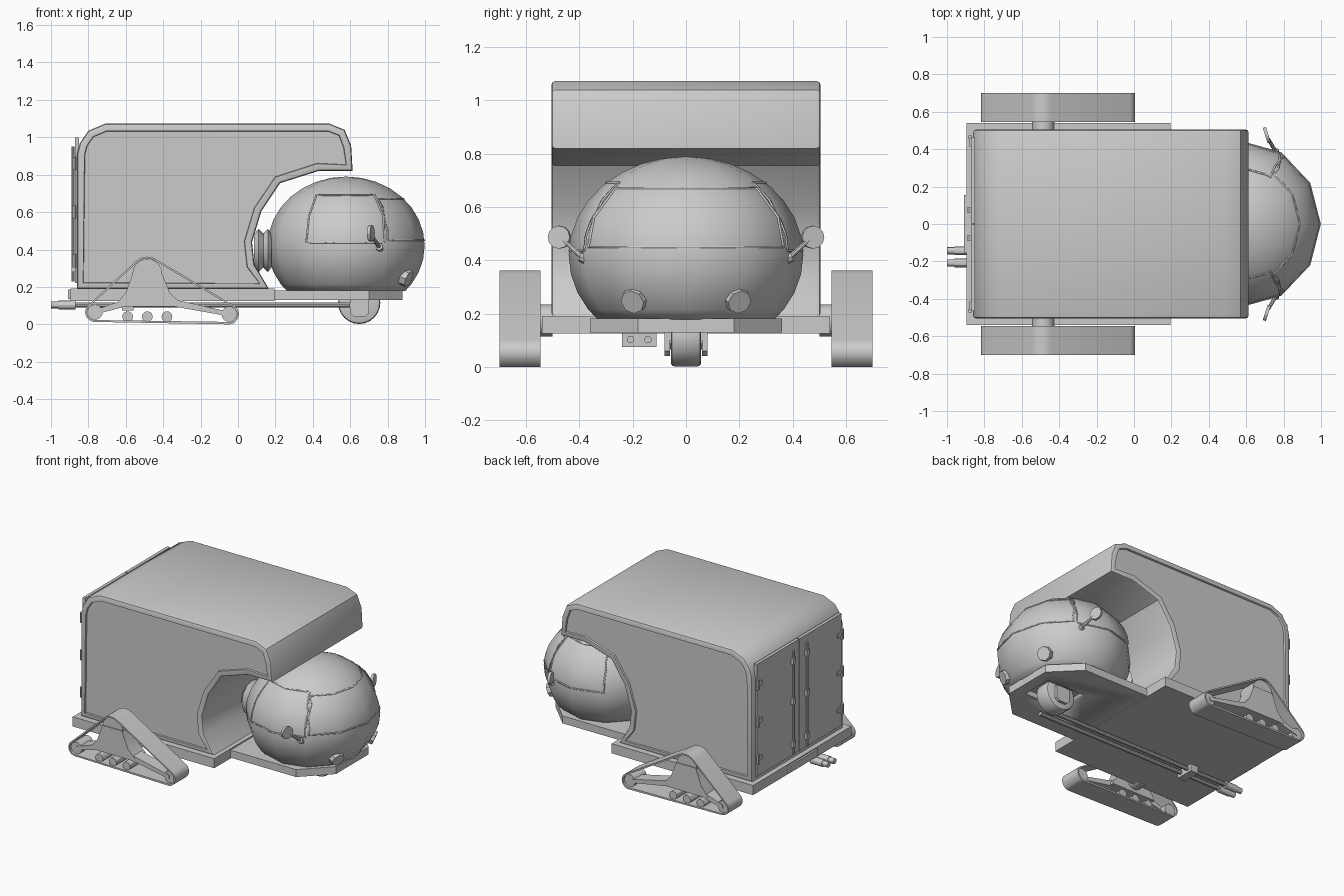
import bpy, bmesh, math
from mathutils import Vector, Matrix
from mathutils.geometry import convex_hull_2d
from mathutils.bvhtree import BVHTree

if "Cube" in bpy.data.objects:
    bpy.data.objects.remove(bpy.data.objects["Cube"])


def finish(name, bm, angle=30):
    bmesh.ops.recalc_face_normals(bm, faces=bm.faces)
    me = bpy.data.meshes.new(name)
    for f in bm.faces:
        f.smooth = True
    bm.to_mesh(me)
    bm.free()
    me.set_sharp_from_angle(angle=math.radians(angle))
    ob = bpy.data.objects.new(name, me)
    bpy.context.collection.objects.link(ob)
    return ob


def prism_bm(pts, axis, a, b):
    """Closed profile extruded along y (points are x,z) or z (points are x,y)."""
    bm = bmesh.new()
    put = (lambda p, d: (p[0], d, p[1])) if axis == 'y' else (lambda p, d: (p[0], p[1], d))
    lo = [bm.verts.new(put(p, a)) for p in pts]
    hi = [bm.verts.new(put(p, b)) for p in pts]
    n = len(pts)
    bm.faces.new(lo)
    bm.faces.new(hi[::-1])
    for i in range(n):
        bm.faces.new((lo[i], lo[(i + 1) % n], hi[(i + 1) % n], hi[i]))
    bmesh.ops.recalc_face_normals(bm, faces=bm.faces)
    return bm


def prism(name, pts, axis, a, b):
    return finish(name, prism_bm(pts, axis, a, b))


def box(name, x0, x1, y0, y1, z0, z1):
    return prism(name, [(x0, y0), (x1, y0), (x1, y1), (x0, y1)], 'z', z0, z1)


def cyl(name, p, q, r, r2=None, n=16, bevel=0):
    p, q = Vector(p), Vector(q)
    d = q - p
    m = Matrix.Translation((p + q) / 2) @ d.to_track_quat('Z', 'Y').to_matrix().to_4x4()
    bm = bmesh.new()
    bmesh.ops.create_cone(bm, cap_ends=True, segments=n, radius1=r,
                          radius2=r if r2 is None else r2, depth=d.length, matrix=m)
    if bevel:
        caps = {e for f in bm.faces if len(f.verts) > 4 for e in f.edges}
        bmesh.ops.bevel(bm, geom=list(caps), offset=bevel, segments=2, affect='EDGES', profile=0.5)
    return finish(name, bm)


# Cargo box: side profile with cab arch, rounded rims, recessed side panels
body = [(-.86, .19), (-.86, .91), (-.845, .97), (-.80, 1.035), (-.71, 1.073), (.49, 1.073),
        (.57, 1.04), (.605, .955), (.613, .82), (.43, .82), (.225, .755), (.125, .605),
        (.075, .44), (.088, .32), (.165, .19)]
bm = prism_bm(body, 'y', -.505, .505)
rim = [e for e in bm.edges if abs(e.verts[0].co.y - e.verts[1].co.y) < .01]
bmesh.ops.bevel(bm, geom=rim, offset=.015, segments=2, affect='EDGES', profile=0.5)
sides = [f for f in bm.faces if len(f.verts) > 8]
bmesh.ops.inset_individual(bm, faces=sides, thickness=.024, depth=0)
bmesh.ops.inset_individual(bm, faces=sides, thickness=.003, depth=-.012)
finish("cargo_box", bm)

# Rear doors with lock rods, brackets and hinges
for s in (-1, 1):
    box("rear_door", -.872, -.85, min(s * .004, s * .465), max(s * .004, s * .465), .22, 1.0)
    y = s * .075
    cyl("lock_rod", (-.882, y, .23), (-.882, y, .95), .008, n=8)
    for z in (.3, .6, .88):
        box("rod_bracket", -.89, -.868, y - .016, y + .016, z - .02, z + .02)
    for z in (.34, .6, .86):
        cyl("door_hinge", (-.877, s * .465, z - .035), (-.877, s * .465, z + .035), .012, n=8)
        box("hinge_leaf", -.88, -.868, s * .44 - .025, s * .44 + .025, z - .015, z + .015)

# Chassis
box("rear_chassis", -.895, .195, -.54, .54, .125, .192)
box("rear_step", -.908, -.89, -.155, .155, .135, .185)
nose = prism("front_chassis", [(.19, -.36), (.70, -.36), (.88, -.18), (.88, .18), (.70, .36), (.19, .36)],
             'z', .13, .182)
well = box("wheel_well_cutter", .5, .8, -.11, .11, .1, .165)
well.hide_render = True
well.hide_set(True)
mod = nose.modifiers.new("well", 'BOOLEAN')
mod.object, mod.operation, mod.solver = well, 'DIFFERENCE', 'EXACT'

# Rounded cab: squashed sphere cut flat at the chassis
C = Vector((.578, 0, .42))
bm = bmesh.new()
bmesh.ops.create_uvsphere(bm, u_segments=12, v_segments=16, radius=1)
bmesh.ops.transform(bm, verts=bm.verts,
                    matrix=Matrix.Translation(C) @ Matrix.Diagonal((.42, .44, .37, 1)))
cut = bmesh.ops.bisect_plane(bm, geom=bm.verts[:] + bm.edges[:] + bm.faces[:],
                             plane_co=(0, 0, .178), plane_no=(0, 0, 1), clear_inner=True)
bmesh.ops.contextual_create(bm, geom=[g for g in cut['geom_cut'] if isinstance(g, bmesh.types.BMEdge)])
bvh = BVHTree.FromBMesh(bm)
finish("cab", bm, 50)


# Window frames: outlines projected onto the cab
def frame(name, pts, origin, direction):
    path = []
    for i, p in enumerate(pts):
        q = pts[(i + 1) % len(pts)]
        for k in range(10):
            t = k / 10
            hit = bvh.ray_cast(origin(p[0] + (q[0] - p[0]) * t, p[1] + (q[1] - p[1]) * t), direction)[0]
            if hit:
                path.append(hit)
    cu = bpy.data.curves.new(name, 'CURVE')
    cu.dimensions, cu.bevel_depth, cu.bevel_resolution = '3D', .006, 0
    sp = cu.splines.new('POLY')
    sp.points.add(len(path) - 1)
    for pt, co in zip(sp.points, path):
        pt.co = (*co, 1)
    sp.use_cyclic_u = True
    bpy.context.collection.objects.link(bpy.data.objects.new(name, cu))


frame("windscreen_frame", [(-.365, .45), (.365, .45), (.345, .56), (.265, .67), (-.265, .67), (-.345, .56)],
      lambda y, z: Vector((2, y, z)), Vector((-1, 0, 0)))
for s in (-1, 1):
    frame("side_window_frame", [(.365, .437), (.785, .437), (.775, .58), (.73, .69), (.42, .69), (.38, .58)],
          lambda x, z: Vector((x, s * 2, z)), Vector((0, -s, 0)))

    # Headlights along the surface normal
    p = bvh.ray_cast(Vector((2, s * .195, .25)), Vector((-1, 0, 0)))[0]
    d = Vector((.85, s * .35, -.38)).normalized()
    cyl("headlight", p - d * .03, p + d * .018, .052, .046, n=8)

    # Mirrors
    cyl("mirror_mount", (.76, s * .365, .40), (.755, s * .395, .415), .02, n=8)
    cyl("mirror_arm", (.758, s * .385, .408), (.71, s * .47, .485), .011, .008, n=8)
    m, nrm = Vector((.71, s * .475, .487)), Vector((.95, s * .3, 0)) * .009
    cyl("mirror", m - nrm, m + nrm, .043, n=12)

# Bellows joining box and cab
for i, (x, r) in enumerate([(.085, .085), (.11, .115), (.135, .09), (.16, .115), (.18, .09)]):
    if i:
        cyl("cab_bellows", (px, 0, .395), (x, 0, .395), pr, r, n=12)
    px, pr = x, r

# Steering wheel below the cab with lugs, hub and fork
W = Vector((.648, 0, .115))
cyl("front_wheel", W - Vector((0, .057, 0)), W + Vector((0, .057, 0)), .113, n=24, bevel=.014)
cyl("front_hub", W - Vector((0, .066, 0)), W + Vector((0, .066, 0)), .05, n=12)
for s in (-1, 1):
    prism("wheel_fork", [(.60, .15), (.60, .06), (.62, .042), (.68, .042), (.70, .06), (.70, .15)],
          'y', s * .07 - .01, s * .07 + .01)

# Track units: belt, rollers and frame on each side
rollers = [(-.485, .272, .09), (-.765, .065, .052), (-.047, .055, .052)]
for s in (-1, 1):
    def ring(d):
        return [(x + (r + d) * math.cos(k * math.pi / 12), z + (r + d) * math.sin(k * math.pi / 12))
                for x, z, r in rollers for k in range(24)]
    pts = ring(0)
    outer = [(x, max(z, 0)) for x, z in pts]
    idx = convex_hull_2d([Vector(p) for p in pts])
    inner = ring(-.01)
    bm = bmesh.new()
    lo = min(z for x, z in pts)
    loops = [[bm.verts.new((src[i][0], s * y, src[i][1] - lo * (src is outer and src[i][1] < .01)))
              for i in idx] for src, y in ((outer, .545), (outer, .7), (inner, .7), (inner, .545))]
    for a in range(4):
        A, B = loops[a], loops[(a + 1) % 4]
        for i in range(len(idx)):
            j = (i + 1) % len(idx)
            bm.faces.new((A[i], A[j], B[j], B[i]))
    finish("track_belt", bm)
    for x, z, r in rollers:
        cyl("track_roller", (x, s * .56, z), (x, s * .685, z), r - .011, n=20)
    for x in (-.59, -.485, -.38):
        cyl("small_roller", (x, s * .56, .041), (x, s * .685, .041), .029, n=12)
    prism("track_frame", [(-.65, .095), (-.645, .115), (-.60, .17), (-.56, .28), (-.41, .28), (-.365, .17),
                          (-.31, .115), (-.31, .095)], 'y', s * .575, s * .692)
    for a, b in (((-.765, .065), (-.62, .11)), ((-.047, .055), (-.34, .115))):
        prism("track_arm", [(a[0], a[1] - .012), (b[0], b[1] - .02), (b[0], b[1] + .018), (a[0], a[1] + .012)],
              'y', s * .6, s * .69)
    cyl("track_axle", (-.485, s * .5, .175), (-.485, s * .6, .175), .06, n=16)

# Twin exhaust under the chassis
for y in (-.143, -.208):
    cyl("exhaust_pipe", (-.99, y, .103), (.60, y, .103), .014, n=10)
    cyl("exhaust_muffler", (-.96, y, .103), (-.87, y, .103), .024, n=12)
    cyl("exhaust_tip", (-1, y, .103), (-.95, y, .103), .019, n=12)
prism_pts = [(-.62, -.24), (-.56, -.24), (-.56, -.11), (-.62, -.11)]
prism("exhaust_clamp", prism_pts, 'z', .075, .13)
